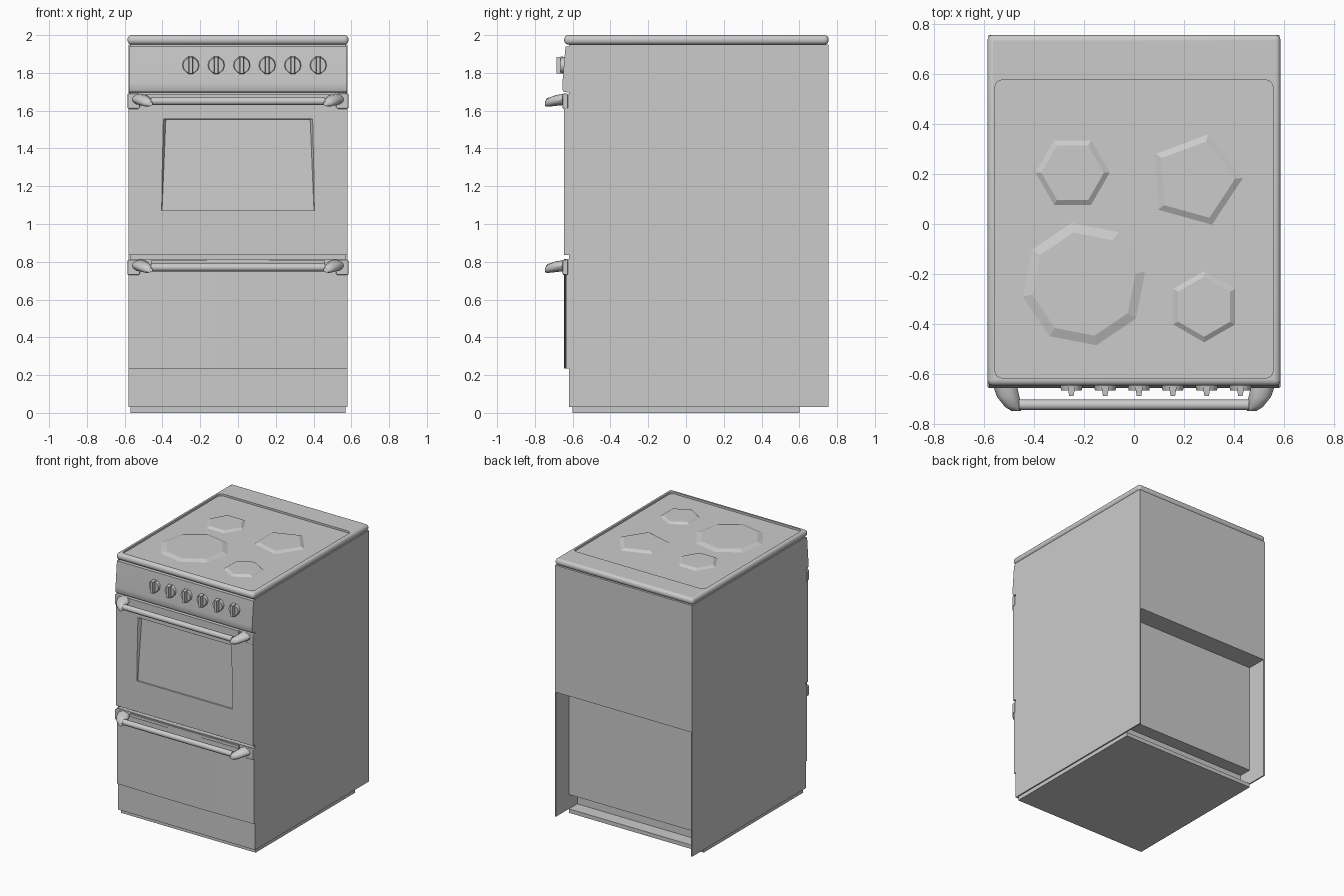
import bpy, bmesh, math
from mathutils import Vector

if "Cube" in bpy.data.objects:
    bpy.data.objects.remove(bpy.data.objects["Cube"])


def finish(bm, name, smooth=False, bevel=0, seg=2):
    bmesh.ops.recalc_face_normals(bm, faces=bm.faces[:])
    me = bpy.data.meshes.new(name)
    bm.to_mesh(me)
    bm.free()
    ob = bpy.data.objects.new(name, me)
    bpy.context.collection.objects.link(ob)
    if bevel:
        m = ob.modifiers.new("bevel", 'BEVEL')
        m.width, m.segments = bevel, seg
        m.limit_method = 'ANGLE'
    if smooth:
        for o in bpy.context.selected_objects:
            o.select_set(False)
        bpy.context.view_layer.objects.active = ob
        ob.select_set(True)
        bpy.ops.object.shade_smooth_by_angle(angle=math.radians(40))
    return ob


def box(name, x0, x1, y0, y1, z0, z1, **kw):
    bm = bmesh.new()
    bmesh.ops.create_cube(bm, size=1)
    for v in bm.verts:
        v.co = Vector(((x0 + x1) / 2 + v.co.x * (x1 - x0),
                       (y0 + y1) / 2 + v.co.y * (y1 - y0),
                       (z0 + z1) / 2 + v.co.z * (z1 - z0)))
    return finish(bm, name, **kw)


def hull(name, pts, **kw):
    bm = bmesh.new()
    for p in pts:
        bm.verts.new(p)
    bmesh.ops.convex_hull(bm, input=bm.verts[:])
    bmesh.ops.dissolve_limit(bm, angle_limit=0.01, verts=bm.verts[:], edges=bm.edges[:])
    return finish(bm, name, **kw)


def prism(name, pts, offset, **kw):
    bm = bmesh.new()
    f = bm.faces.new([bm.verts.new(p) for p in pts])
    r = bmesh.ops.extrude_face_region(bm, geom=[f])
    bmesh.ops.translate(bm, vec=offset,
                        verts=[v for v in r['geom'] if isinstance(v, bmesh.types.BMVert)])
    bm.faces.ensure_lookup_table()
    if f.is_valid is False or not any(set(g.verts) == set(f.verts) for g in bm.faces):
        bmesh.ops.contextual_create(bm, geom=bm.edges[:])
    return finish(bm, name, **kw)


def ring(x, y, z, rx, rz, n=12):
    return [(x + rx * math.cos(2 * math.pi * i / n), y, z + rz * math.sin(2 * math.pi * i / n))
            for i in range(n)]


def cut(ob, cutter):
    m = ob.modifiers.new("cut", 'BOOLEAN')
    m.operation, m.object, m.solver = 'DIFFERENCE', cutter, 'EXACT'
    cutter.hide_render = True
    cutter.hide_set(True)


# Cabinet: open recess in the lower back, with a slot above the floor
W = 0.58
for s, n in ((-1, "left"), (1, "right")):
    xs = sorted((s * W, s * (W - 0.01)))
    box(n + "_side_panel", *xs, -0.62, 0.755, 0.03, 1.95)
box("oven_core", -0.57, 0.57, -0.61, 0.60, 0.14, 1.95)
box("lower_core", -0.57, 0.57, -0.61, 0.50, 0.03, 0.14)
box("upper_back_box", -0.57, 0.57, 0.60, 0.754, 0.98, 1.95)
box("base_plinth", -0.57, 0.57, -0.60, 0.60, 0.0, 0.03)
box("kick_panel", -0.57, 0.57, -0.62, -0.61, 0.03, 0.24)

# Cooktop: rounded slab with a shallow tray
top = box("cooktop", -0.585, 0.585, -0.645, 0.755, 1.95, 2.0, bevel=0.022, seg=4, smooth=True)
cutter_bm = bmesh.new()
bmesh.ops.create_cube(cutter_bm, size=1)
for v in cutter_bm.verts:
    v.co = Vector((v.co.x * 1.11, -0.02 + v.co.y * 1.19, 2.01 + v.co.z * 0.05))
up = [e for e in cutter_bm.edges if abs(e.verts[0].co.z - e.verts[1].co.z) > 0.01]
bmesh.ops.bevel(cutter_bm, geom=up, offset=0.03, segments=4, profile=0.5, affect='EDGES')
cut(top, finish(cutter_bm, "tray_cutter"))

# Low-poly hotplates on gently raised mounds
for i, (x, y, r, n, rot) in enumerate(((-0.245, 0.205, 0.125, 6, 0.0), (0.245, 0.175, 0.16, 5, 1.3),
                                       (-0.20, -0.24, 0.21, 8, 0.2), (0.28, -0.33, 0.12, 6, 0.52))):
    pts = []
    for rad, z in ((r * 1.2, 1.984), (r, 1.998)):
        pts += [(x + rad * math.cos(rot + 2 * math.pi * k / n),
                 y + rad * math.sin(rot + 2 * math.pi * k / n), z) for k in range(n)]
    hull("hotplate_%d" % (i + 1), pts)

# Control panel, bulging towards its lower edge
profile = [(-0.61, 1.94), (-0.638, 1.94), (-0.642, 1.88), (-0.648, 1.81), (-0.654, 1.75),
           (-0.655, 1.715), (-0.648, 1.70), (-0.61, 1.695)]
hull("control_panel", [(s * 0.578, y, z) for s in (-1, 1) for y, z in profile], smooth=True)

# Knobs with a raised grip
for i in range(6):
    x = -0.25 + 0.135 * i
    hull("knob_%d" % (i + 1), ring(x, -0.64, 1.84, 0.046, 0.046) + ring(x, -0.664, 1.84, 0.041, 0.041),
         smooth=True)
    hull("knob_grip_%d" % (i + 1), [(x + a * w, y, 1.84 + b * h) for a in (-1, 1) for b in (-1, 1)
                                   for y, w, h in ((-0.65, 0.015, 0.047), (-0.686, 0.009, 0.043))])

# Oven door with a tapered window recess, deepest at its top
door = box("oven_door", -W, W, -0.645, -0.61, 0.835, 1.685)
win = []
for s in (-1, 1):
    win += [(s * 0.407, -0.67, 1.56), (s * 0.41, -0.67, 1.065),
            (s * 0.382, -0.617, 1.553), (s * 0.402, -0.637, 1.072)]
cut(door, hull("window_cutter", win))

# Drawer with a slightly bowed front
bow = [(-W + 2 * W * i / 12, -0.636 - 0.009 * (1 - (i / 6 - 1) ** 2)) for i in range(13)]
hull("drawer_front", [(x, y, z) for z in (0.235, 0.815) for x, y in bow + [(-W, -0.61), (W, -0.61)]],
     smooth=True)

# Handles: bar, sloping end brackets and corner mounts
for n, z in (("door", 1.65), ("drawer", 0.77)):
    bar = ring(0, 0, 0, 0.021, 0.021)
    hull(n + "_handle_bar", [(x, -0.722 + a, z + b) for x in (-0.46, 0.46) for a, _, b in bar],
         smooth=True)
    for s, side in ((-1, "left"), (1, "right")):
        pts = (ring(s * 0.515, -0.645, z + 0.01, 0.048, 0.03) + ring(s * 0.505, -0.69, z + 0.005, 0.042, 0.027)
               + ring(s * 0.482, -0.73, z - 0.006, 0.033, 0.023) + ring(s * 0.47, -0.747, z - 0.014, 0.018, 0.012))
        hull("%s_handle_%s_bracket" % (n, side), pts, smooth=True)
        xs = sorted((s * 0.585, s * 0.52))
        box("%s_%s_mount" % (n, side), *xs, -0.653, -0.625, z - 0.04, z + 0.04, bevel=0.006)
    box(n + "_handle_strip", -0.46, 0.46, -0.652, -0.63, z + 0.015, z + 0.037)
